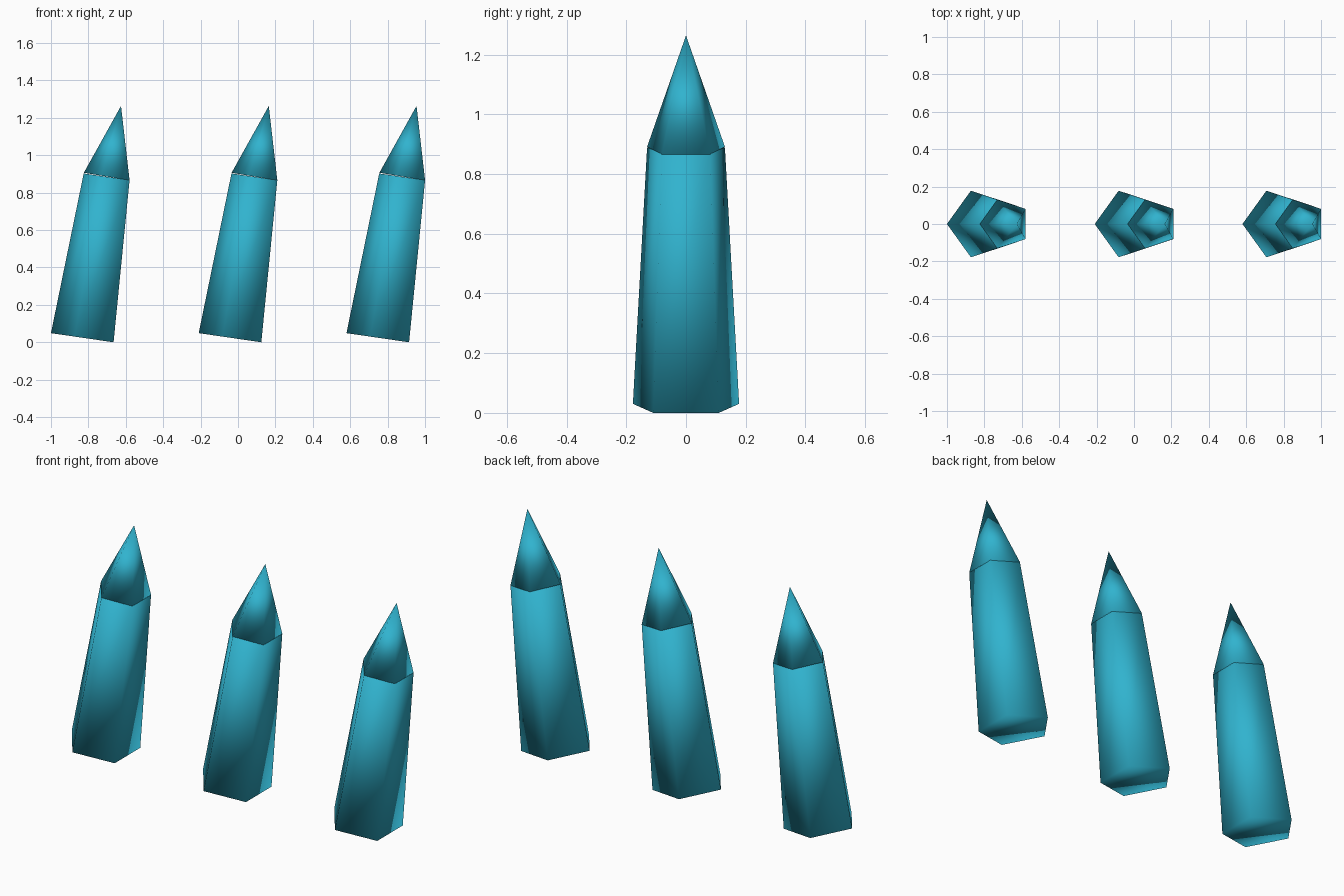
import bpy, bmesh, math
from mathutils import Matrix, Vector

if "Cube" in bpy.data.objects:
    bpy.data.objects.remove(bpy.data.objects["Cube"])

teal = bpy.data.materials.new("teal")
teal.diffuse_color = (0.03, 0.45, 0.62, 1)
teal.use_nodes = True
teal.node_tree.nodes["Principled BSDF"].inputs["Base Color"].default_value = teal.diffuse_color


def pentagon_part(name, r_low, r_high, length, base, tilt):
    """Tapered five-sided solid with one corner facing -x, leaning towards +x."""
    bm = bmesh.new()
    place = (Matrix.Translation(base) @ Matrix.Rotation(tilt, 4, 'Y')
             @ Matrix.Translation((0, 0, length / 2)))
    ring = [[], []]
    for k, (r, z) in enumerate(((r_low, -length / 2), (r_high, length / 2))):
        for i in range(5 if r else 1):
            a = math.pi + i * math.tau / 5
            ring[k].append(bm.verts.new(place @ Vector((r * math.cos(a), r * math.sin(a), z))))
    low, high = ring
    bm.faces.new(low[::-1])
    if r_high:
        bm.faces.new(high)
    for i in range(5):
        j = (i + 1) % 5
        bm.faces.new((low[i], low[j], high[j], high[i]) if r_high else (low[i], low[j], high[0]))
    for f in bm.faces:
        f.smooth = True
    me = bpy.data.meshes.new(name)
    bm.to_mesh(me)
    bm.free()
    me.materials.append(teal)
    bpy.context.collection.objects.link(bpy.data.objects.new(name, me))


# three identical leaning crystals in a row
SPACING = 0.79
for n in range(3):
    x = n * SPACING
    # shaft
    pentagon_part(f"crystal_shaft_{n + 1}", 0.187, 0.137, 0.87,
                  Vector((x - 0.815, 0, 0.022)), math.radians(8.3))
    # pointed tip, leaning slightly more than the shaft
    pentagon_part(f"crystal_tip_{n + 1}", 0.137, 0, 0.385,
                  Vector((x - 0.689, 0, 0.884)), math.radians(9.5))
